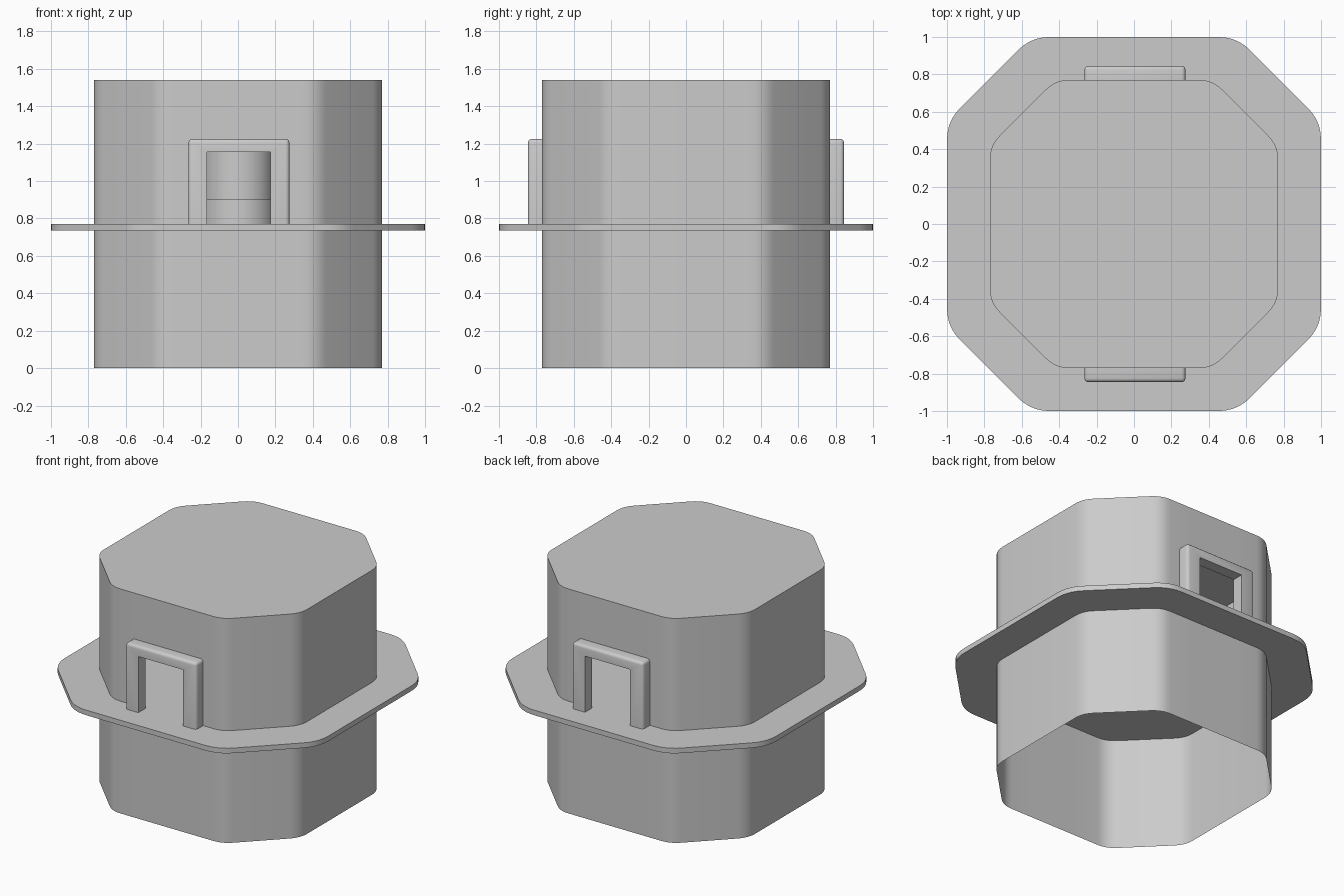
import bpy
import bmesh
import math
from mathutils import Matrix, Vector

cube = bpy.data.objects.get("Cube")
if cube:
    bpy.data.objects.remove(cube)

grey = bpy.data.materials.new("plain_grey")
grey.use_nodes = True
colour = (0.6, 0.6, 0.6, 1)
grey.diffuse_color = colour
grey.node_tree.nodes["Principled BSDF"].inputs["Base Color"].default_value = colour

FLOOR, RIM, TOP = 0.77, 0.735, 1.54
BODY = (0.77, 0.42, 0.07)
FLANGE = (1.0, 0.55, 0.1)
WIN_L, WIN_R, WIN_TOP = -0.165, 0.175, 1.155


def octagon(half, flat, cut, steps=5):
    """Octagon outline with rounded corners, counter-clockwise."""
    corners = []
    for k in range(4):
        turn = Matrix.Rotation(k * math.pi / 2, 2)
        corners += [turn @ Vector((half, -flat)), turn @ Vector((half, flat))]
    pts = []
    for i, c in enumerate(corners):
        a = c + (corners[i - 1] - c).normalized() * cut
        b = c + (corners[(i + 1) % len(corners)] - c).normalized() * cut
        for s in range(steps + 1):
            t = s / steps
            pts.append(a * (1 - t) ** 2 + c * 2 * t * (1 - t) + b * t * t)
    return pts


def ring(bm, pts, z):
    return [bm.verts.new((p.x, p.y, z)) for p in pts]


def bridge(bm, low, high):
    n = len(low)
    for i in range(n):
        j = (i + 1) % n
        bm.faces.new((low[i], low[j], high[j], high[i]))


def finish(bm, name):
    mesh = bpy.data.meshes.new(name)
    bm.to_mesh(mesh)
    bm.free()
    mesh.materials.append(grey)
    obj = bpy.data.objects.new(name, mesh)
    bpy.context.collection.objects.link(obj)
    bpy.ops.object.select_all(action='DESELECT')
    obj.select_set(True)
    bpy.context.view_layer.objects.active = obj
    bpy.ops.object.shade_smooth_by_angle(angle=math.radians(35))
    return obj


# Body shell: open below, closed on top, with a window front and back
bm = bmesh.new()
outline = octagon(*BODY)
low, high = ring(bm, outline, 0), ring(bm, outline, TOP)
bridge(bm, low, high)
bm.faces.new(high)
walls = [f for f in bm.faces if abs(f.normal.y) > 0.99 or
         abs(f.calc_center_median().y) > 0.76]
for co, no in (((WIN_L, 0, 0), (1, 0, 0)), ((WIN_R, 0, 0), (1, 0, 0)),
               ((0, 0, FLOOR), (0, 0, 1)), ((0, 0, WIN_TOP), (0, 0, 1))):
    walls = [f for f in bm.faces if abs(f.calc_center_median().y) > 0.769]
    geom = set(walls)
    for f in walls:
        geom.update(f.edges)
        geom.update(f.verts)
    bmesh.ops.bisect_plane(bm, geom=list(geom), plane_co=co, plane_no=no)
holes = []
for f in bm.faces:
    c = f.calc_center_median()
    if abs(c.y) > 0.769 and WIN_L < c.x < WIN_R and FLOOR < c.z < WIN_TOP:
        holes.append(f)
bmesh.ops.delete(bm, geom=holes, context='FACES')
finish(bm, "body_shell")

# Flange whose top runs on inside as the floor
bm = bmesh.new()
rim = octagon(*FLANGE)
inner = ring(bm, outline, RIM)
under, upper = ring(bm, rim, RIM), ring(bm, rim, FLOOR)
bridge(bm, inner, under)
bridge(bm, under, upper)
bm.faces.new(upper)
finish(bm, "flange")


# Raised window frames
def frame(name, side):
    left, right, top = -0.265, 0.275, 1.225
    shape = [(left, FLOOR), (left, top), (right, top), (right, FLOOR),
             (WIN_R, FLOOR), (WIN_R, WIN_TOP), (WIN_L, WIN_TOP), (WIN_L, FLOOR)]
    front = side * 0.845
    bm = bmesh.new()
    back_v = [bm.verts.new((x, side * 0.768, z)) for x, z in shape]
    front_v = [bm.verts.new((x, front, z)) for x, z in shape]
    bridge(bm, back_v, front_v)
    bm.faces.new(back_v)
    bm.faces.new(front_v)
    bmesh.ops.recalc_face_normals(bm, faces=bm.faces)
    outer = []
    for e in bm.edges:
        a, b = (v.co for v in e.verts)
        on_front = abs(a.y - front) < 1e-4 and abs(b.y - front) < 1e-4
        on_edge = any(abs(a[i] - lim) < 1e-4 and abs(b[i] - lim) < 1e-4
                      for i, lim in ((0, left), (0, right), (2, top)))
        top_corner = abs(a.z - top) < 1e-4 and abs(b.z - top) < 1e-4
        if on_edge and (on_front or top_corner) and not (
                abs(a.y - front) > 1e-4 and abs(b.y - front) > 1e-4):
            outer.append(e)
    bmesh.ops.bevel(bm, geom=outer, offset=0.02, segments=3, profile=0.5,
                    affect='EDGES')
    finish(bm, name)


frame("front_window_frame", -1)
frame("back_window_frame", 1)


# Column standing inside, on a slightly wider foot
def column(name, radius, z0, z1):
    bm = bmesh.new()
    bmesh.ops.create_cone(bm, cap_ends=True, segments=32, radius1=radius,
                          radius2=radius, depth=z1 - z0,
                          matrix=Matrix.Translation((0.005, 0, (z0 + z1) / 2)))
    finish(bm, name)


column("inner_column_foot", 0.2, FLOOR, 0.905)
column("inner_column", 0.19, 0.905, TOP - 0.01)
